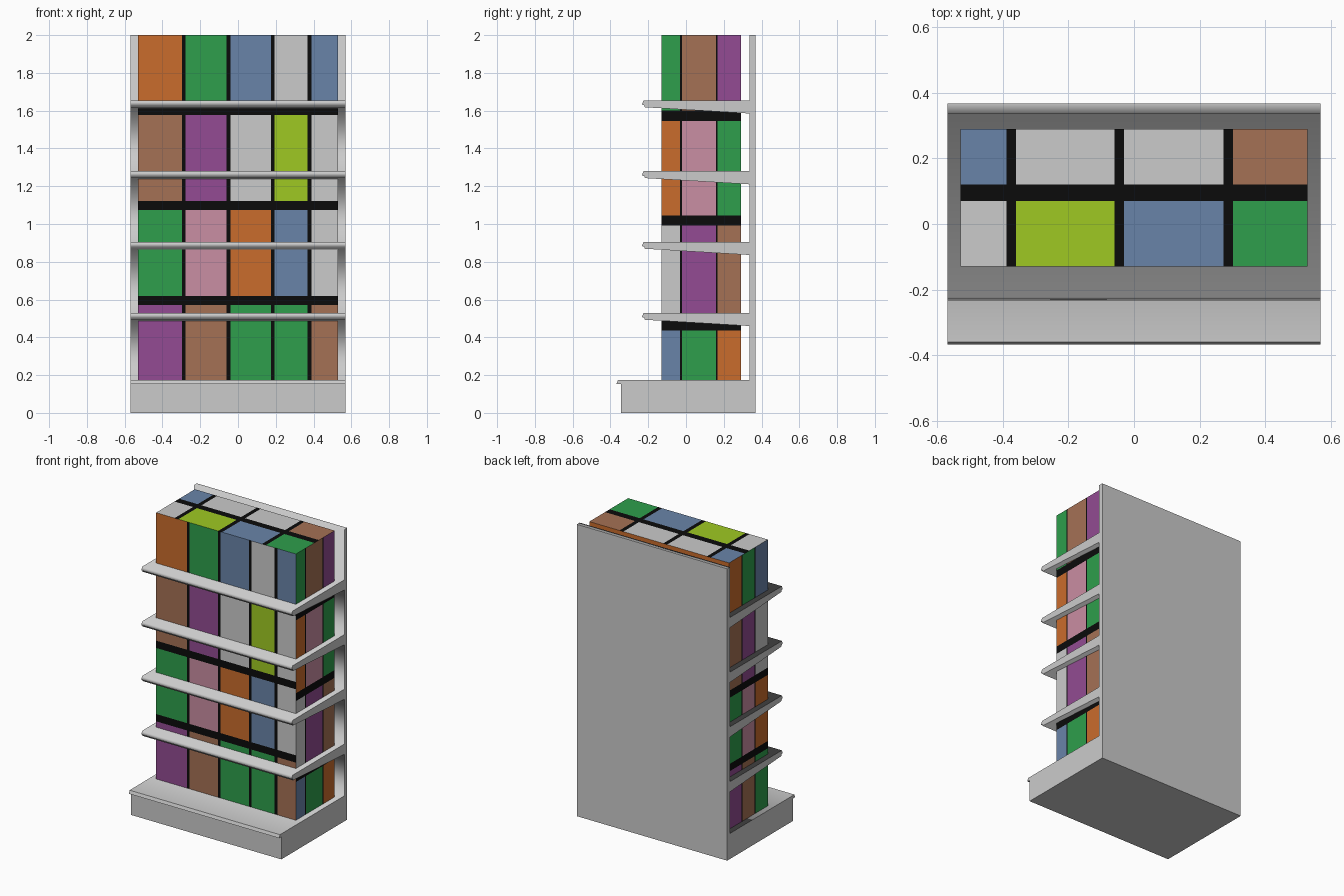
import bpy, bmesh

if "Cube" in bpy.data.objects:
    bpy.data.objects.remove(bpy.data.objects["Cube"])


def lin(c):
    c /= 255
    return c / 12.92 if c <= 0.04045 else ((c + 0.055) / 1.055) ** 2.4


COLOURS = {
    "K": ("black", (11, 11, 11)),
    "O": ("orange", (202, 108, 44)),
    "G": ("green", (46, 159, 76)),
    "B": ("blue", (105, 132, 169)),
    "W": ("light grey", (203, 203, 203)),
    "N": ("brown", (165, 113, 85)),
    "P": ("purple", (147, 75, 147)),
    "I": ("pink", (202, 142, 163)),
    "L": ("lime", (159, 201, 34)),
}
MATS = {}
for key, (name, rgb) in COLOURS.items():
    m = bpy.data.materials.new(name)
    m.diffuse_color = (*[lin(c) for c in rgb], 1)
    m.use_nodes = True
    m.node_tree.nodes["Principled BSDF"].inputs["Base Color"].default_value = m.diffuse_color
    MATS[key] = m


def make_object(name, bm, keys):
    me = bpy.data.meshes.new(name)
    bm.to_mesh(me)
    bm.free()
    for k in keys:
        me.materials.append(MATS[k])
    ob = bpy.data.objects.new(name, me)
    bpy.context.collection.objects.link(ob)
    return ob


# Display rack: base, back panel and four tapered shelves as one side profile
HALF_W, PANEL_Y, BACK_Y = 0.57, 0.337, 0.368
profile = [(BACK_Y, 0), (-0.345, 0), (-0.345, 0.154), (-0.368, 0.154),
           (-0.36, 0.175), (PANEL_Y, 0.175)]
for top in (0.53, 0.906, 1.28, 1.655):
    profile += [(PANEL_Y, top - 0.07), (-0.218, top - 0.037), (-0.22, top - 0.027),
                (-0.234, top - 0.022), (-0.224, top), (PANEL_Y, top)]
profile += [(PANEL_Y, 2), (BACK_Y, 2)]

bm = bmesh.new()
left = [bm.verts.new((-HALF_W, y, z)) for y, z in profile]
right = [bm.verts.new((HALF_W, y, z)) for y, z in profile]
bm.faces.new(left)
bm.faces.new(right[::-1])
n = len(profile)
for i in range(n):
    j = (i + 1) % n
    f = bm.faces.new((left[i], right[i], right[j], left[j]))
    # base plinth and rear stay flat, shelves blend softly into the panel
    f.smooth = 4 <= i < n - 1
bmesh.ops.recalc_face_normals(bm, faces=bm.faces)
make_object("display_rack", bm, "W")


# Stacked goods: one block whose sides are cut into coloured boxes and black gaps
X, Y0, Y1, Z0, Z1 = 0.53, -0.13, 0.29, 0.175, 2.0
bm = bmesh.new()
KEYS = list(COLOURS)


def spans(lo, hi, gaps):
    """Edges of alternating box / gap strips; gaps are (start, end)."""
    edges = [lo] + [e for g in gaps for e in g] + [hi]
    return list(zip(edges, edges[1:]))


def coloured_side(place, us, vs, rows):
    """rows lists colour keys from the top row down, left to right."""
    rows = rows[::-1]
    for i, (u0, u1) in enumerate(us):
        for j, (v0, v1) in enumerate(vs):
            quad = [(u0, v0), (u1, v0), (u1, v1), (u0, v1)]
            f = bm.faces.new([bm.verts.new(place(u, v)) for u, v in quad])
            gap = i % 2 or j % 2
            f.material_index = KEYS.index("K" if gap else rows[j // 2][i // 2])


front_bands = spans(Z0, Z1, [(0.57, 0.62), (1.073, 1.123), (1.576, 1.619)])
side_bands = spans(Z0, Z1, [(0.437, 0.493), (0.992, 1.045), (1.545, 1.6)])

# front
coloured_side(lambda u, v: (u, Y0, v),
              spans(-X, X, [(-0.297, -0.278), (-0.06, -0.04), (0.176, 0.194), (0.369, 0.389)]),
              front_bands, ["OGBWB", "NPWLW", "GIOBW", "PNGGN"])
# right
coloured_side(lambda u, v: (X, u, v),
              spans(Y0, Y1, [(-0.032, -0.022), (0.158, 0.168)]),
              side_bands, ["GNP", "OIG", "WPN", "BGO"])
# left, running from back to front
coloured_side(lambda u, v: (-X, -u, v),
              spans(-Y1, -Y0, [(-0.157, -0.147), (-0.013, -0.003)]),
              front_bands, ["OGB", "NPW", "GIO", "PNG"])
# top
coloured_side(lambda u, v: (u, v, Z1),
              spans(-X, X, [(-0.39, -0.361), (-0.06, -0.03), (0.273, 0.302)]),
              spans(Y0, Y1, [(0.07, 0.12)]), ["BWWN", "WLBG"])
# rear and underside
coloured_side(lambda u, v: (-u, Y1, v), [(-X, X)], [(Z0, Z1)], ["O"])
coloured_side(lambda u, v: (u, -v, Z0), [(-X, X)], [(-Y1, -Y0)], ["N"])

bmesh.ops.remove_doubles(bm, verts=bm.verts, dist=0.0001)
make_object("stacked_boxes", bm, KEYS)
